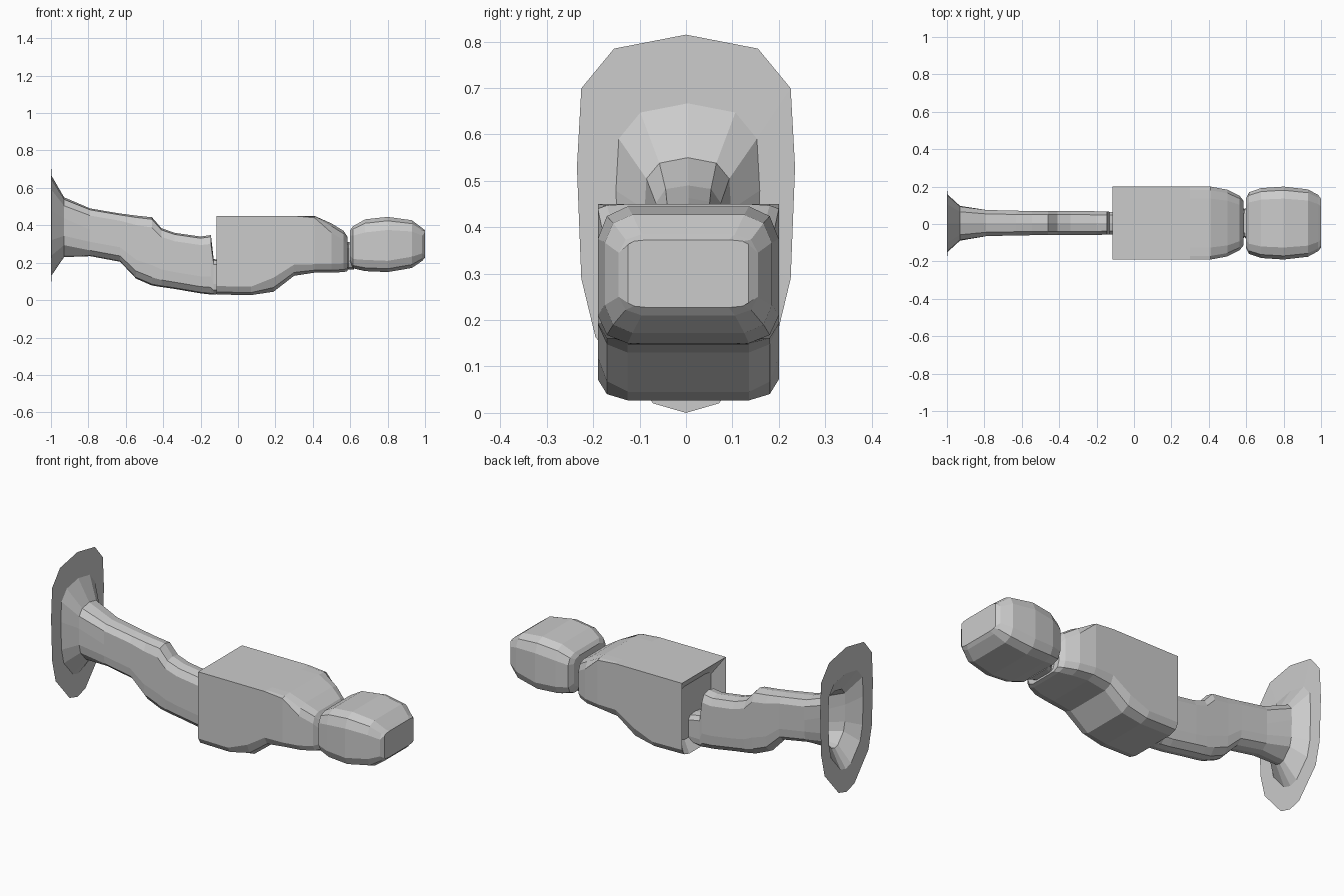
import bpy, bmesh


def loft(name, rings, cap_start=True, cap_end=True):
    """Skin a list of equal-length point rings into one flat-shaded mesh."""
    bm = bmesh.new()
    loops = [[bm.verts.new(p) for p in ring] for ring in rings]
    n = len(loops[0])
    for a, b in zip(loops, loops[1:]):
        for i in range(n):
            j = (i + 1) % n
            bm.faces.new((a[i], a[j], b[j], b[i]))
    if cap_start:
        bm.faces.new(loops[0][::-1])
    if cap_end:
        bm.faces.new(loops[-1])
    bmesh.ops.remove_doubles(bm, verts=bm.verts, dist=0.0005)
    bmesh.ops.recalc_face_normals(bm, faces=bm.faces)
    mesh = bpy.data.meshes.new(name)
    bm.to_mesh(mesh)
    bm.free()
    ob = bpy.data.objects.new(name, mesh)
    bpy.context.collection.objects.link(ob)
    return ob


# Faceted tall oval shared by the flange and the arm (y factor, z factor)
HALF = [(0.66, 0.963), (0.96, 0.858), (1, 0.65), (0.96, 0.355), (0.83, 0.2), (0.3, 0.025)]
OVAL = [(0, 1)] + HALF + [(0, 0)] + [(-y, z) for y, z in reversed(HALF)]


def oval(x, w, zb, zt, yc=0.004):
    return [(x, yc + w * y, zb + (zt - zb) * z) for y, z in OVAL]


# Narrower chamfers for the slim arm
ARM_HALF = [(0.7, 0.97), (1, 0.85), (1, 0.55), (1, 0.3), (0.92, 0.12), (0.5, 0.02)]
ARM = [(0, 1)] + ARM_HALF + [(0, 0)] + [(-y, z) for y, z in reversed(ARM_HALF)]


def arm(x, w, zb, zt):
    return [(x, 0.005 + w * y, zb + (zt - zb) * z) for y, z in ARM]


def rounded(x, w, zb, zt, c, d):
    """Rounded rectangle with top chamfer c and bottom chamfer d."""
    m = (zb + zt) / 2
    half = [(0.67 * w, zt), (0.9 * w, zt - 0.3 * c), (w, zt - c), (w, m),
            (w, zb + d), (0.9 * w, zb + 0.3 * d), (0.67 * w, zb)]
    return [(x, 0.005 + y, z) for y, z in half + [(-y, z) for y, z in reversed(half)]]


# Flared wall flange and cranked arm, open at the flange
loft("flange_and_arm", [
    oval(-1.0, 0.235, 0.0, 0.815, 0),
    oval(-0.998, 0.155, 0.13, 0.667),
    oval(-0.93, 0.093, 0.23, 0.55),
    arm(-0.79, 0.07, 0.235, 0.49),
    arm(-0.63, 0.066, 0.205, 0.463),
    arm(-0.545, 0.065, 0.115, 0.452),
    arm(-0.46, 0.065, 0.078, 0.443),
    arm(-0.41, 0.065, 0.07, 0.385),
    arm(-0.34, 0.065, 0.06, 0.36),
    arm(-0.2, 0.063, 0.036, 0.34),
    arm(-0.145, 0.062, 0.03, 0.348),
    arm(-0.13, 0.06, 0.03, 0.22),
    arm(-0.04, 0.06, 0.04, 0.2),
], cap_start=False)

# Main body: flat top, stepped belly, slightly recessed left end
loft("body", [
    rounded(-0.06, 0.14, 0.08, 0.38, 0.02, 0.04),
    rounded(-0.115, 0.195, 0.03, 0.45, 0, 0.045),
    rounded(0.07, 0.195, 0.027, 0.45, 0, 0.045),
    rounded(0.19, 0.195, 0.045, 0.45, 0, 0.075),
    rounded(0.30, 0.195, 0.13, 0.45, 0, 0.06),
    rounded(0.41, 0.195, 0.147, 0.45, 0.01, 0.045),
    rounded(0.50, 0.178, 0.147, 0.41, 0.05, 0.045),
    rounded(0.565, 0.145, 0.15, 0.37, 0.05, 0.045),
    rounded(0.585, 0.12, 0.155, 0.34, 0.05, 0.045),
])

# Pinched neck joining body and head
loft("neck", [rounded(x, w, 0.165, 0.31, 0.03, 0.03)
              for x, w in ((0.57, 0.1), (0.59, 0.075), (0.62, 0.1))])

# Pillow-shaped end knob
loft("end_knob", [
    rounded(0.60, 0.135, 0.205, 0.375, 0.03, 0.03),
    rounded(0.615, 0.165, 0.17, 0.395, 0.05, 0.05),
    rounded(0.68, 0.187, 0.155, 0.432, 0.07, 0.06),
    rounded(0.80, 0.195, 0.15, 0.445, 0.07, 0.06),
    rounded(0.93, 0.18, 0.172, 0.427, 0.06, 0.06),
    rounded(0.985, 0.15, 0.21, 0.385, 0.04, 0.04),
    rounded(1.0, 0.13, 0.227, 0.373, 0.01, 0.01),
])
